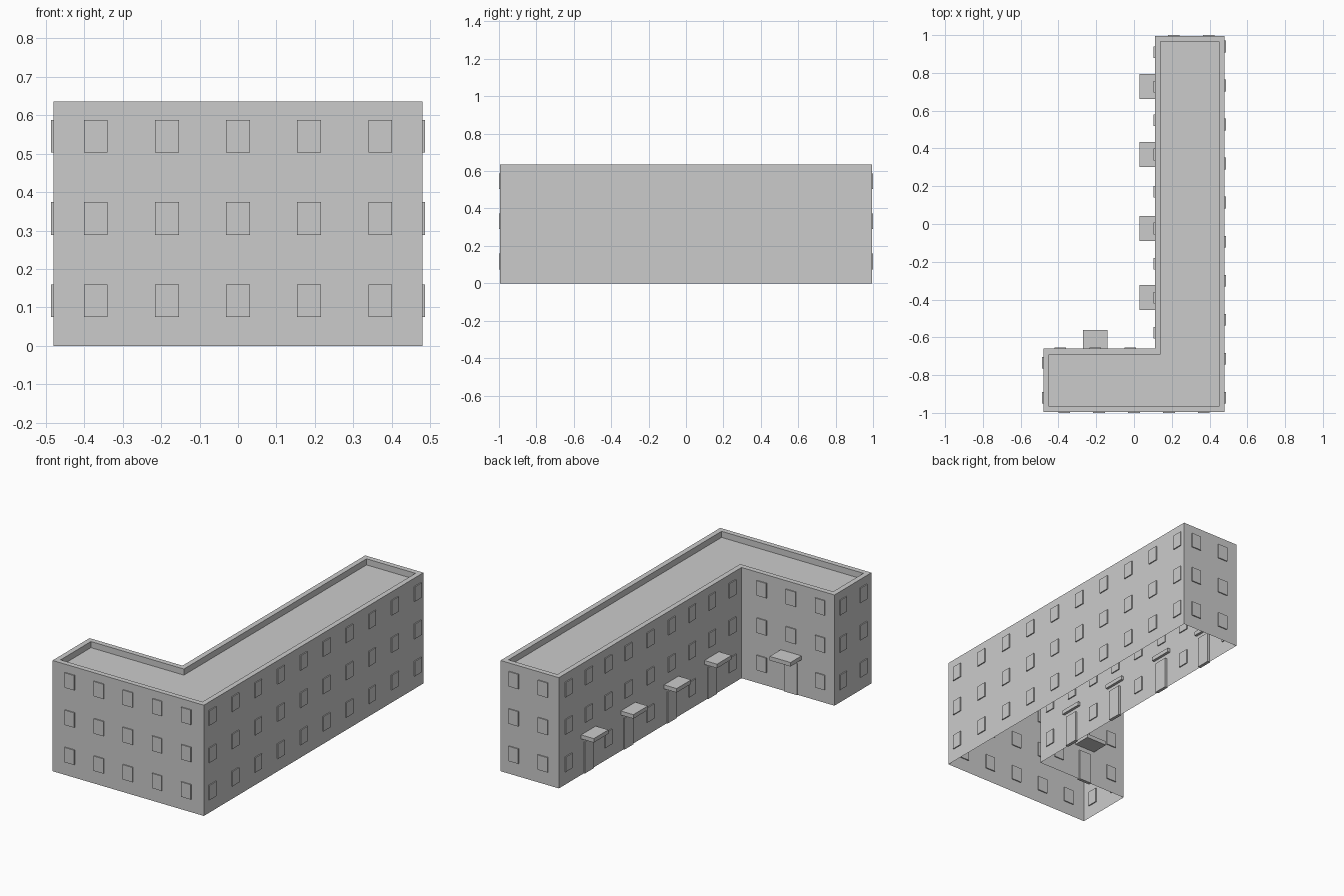
import bpy, bmesh
from mathutils import Vector

cube = bpy.data.objects.get("Cube")
if cube:
    bpy.data.objects.remove(cube, do_unlink=True)

grey = bpy.data.materials.new("plain grey")
grey.use_nodes = True
tone = (0.6, 0.6, 0.6, 1)
grey.diffuse_color = tone
grey.node_tree.nodes["Principled BSDF"].inputs["Base Color"].default_value = tone

X, IN_X, IN_Y, Y = 0.48, 0.11, -0.66, 0.995
TOP, ROOF, RIM = 0.635, 0.60, 0.03


def finish(bm, name):
    mesh = bpy.data.meshes.new(name)
    bm.to_mesh(mesh)
    bm.free()
    mesh.materials.append(grey)
    ob = bpy.data.objects.new(name, mesh)
    bpy.context.collection.objects.link(ob)
    return ob


def outline(bm, inset, z):
    x, y = X - inset, Y - inset
    pts = [(-x, -y), (x, -y), (x, y), (IN_X + inset, y),
           (IN_X + inset, IN_Y - inset), (-x, IN_Y - inset)]
    return [bm.verts.new((px, py, z)) for px, py in pts]


# Open-bottomed L-shaped shell with a parapet and sunken roof
bm = bmesh.new()
loops = [outline(bm, 0, 0), outline(bm, 0, TOP), outline(bm, RIM, TOP), outline(bm, RIM, ROOF)]
for low, high in zip(loops, loops[1:]):
    for i in range(6):
        j = (i + 1) % 6
        bm.faces.new((low[i], low[j], high[j], high[i]))
bm.faces.new(loops[-1])
finish(bm, "building_shell")


def block(bm, axis, wall, out, along, width, z0, z1, inner, outer):
    """Box set through a wall; axis is the wall normal, out its sign."""
    size = Vector((width, width, z1 - z0))
    size[axis] = inner + outer
    centre = Vector((along, along, (z0 + z1) / 2))
    centre[axis] = wall + out * (outer - inner) / 2
    for v in bmesh.ops.create_cube(bm, size=1)["verts"]:
        v.co = Vector(a * b for a, b in zip(v.co, size)) + centre


def spread(first, last, count):
    return [first + (last - first) * i / (count - 1) for i in range(count)]


long_doors = [0.727, 0.368, -0.024, -0.39]
inner_columns = [0.91, 0.727, 0.55, 0.368, 0.17, -0.024, -0.21, -0.39, -0.575]
# name, normal axis, wall position, outward sign, window columns, door columns, canopy depth
walls = [
    ("front", 1, -Y, -1, spread(-0.37, 0.37, 5), [], 0),
    ("back", 1, Y, 1, [0.21, 0.395], [], 0),
    ("left", 0, X, 1, spread(-0.92, 0.94, 10), [], 0),
    ("right_end", 0, -X, -1, [-0.92, -0.735], [], 0),
    ("court_long", 0, IN_X, -1, inner_columns, long_doors, 0.08),
    ("court_short", 1, IN_Y, 1, [-0.39, -0.205, -0.02], [-0.205], 0.10),
]

for name, axis, wall, out, columns, doors, depth in walls:
    # Three floors of windows, leaving the entrances free
    bm = bmesh.new()
    for floor in range(3):
        z = 0.075 + 0.214 * floor
        for c in columns:
            if floor or c not in doors:
                block(bm, axis, wall, out, c, 0.062, z, z + 0.085, 0.006, 0.006)
    finish(bm, name + "_windows")
    if doors:
        # Entrance doors and their canopies
        bm = bmesh.new()
        for c in doors:
            block(bm, axis, wall, out, c, 0.08, 0, 0.18, 0.012, 0.006)
        finish(bm, name + "_doors")
        bm = bmesh.new()
        for c in doors:
            block(bm, axis, wall, out, c, 0.132, 0.207, 0.23, 0.015, depth)
        finish(bm, name + "_canopies")
